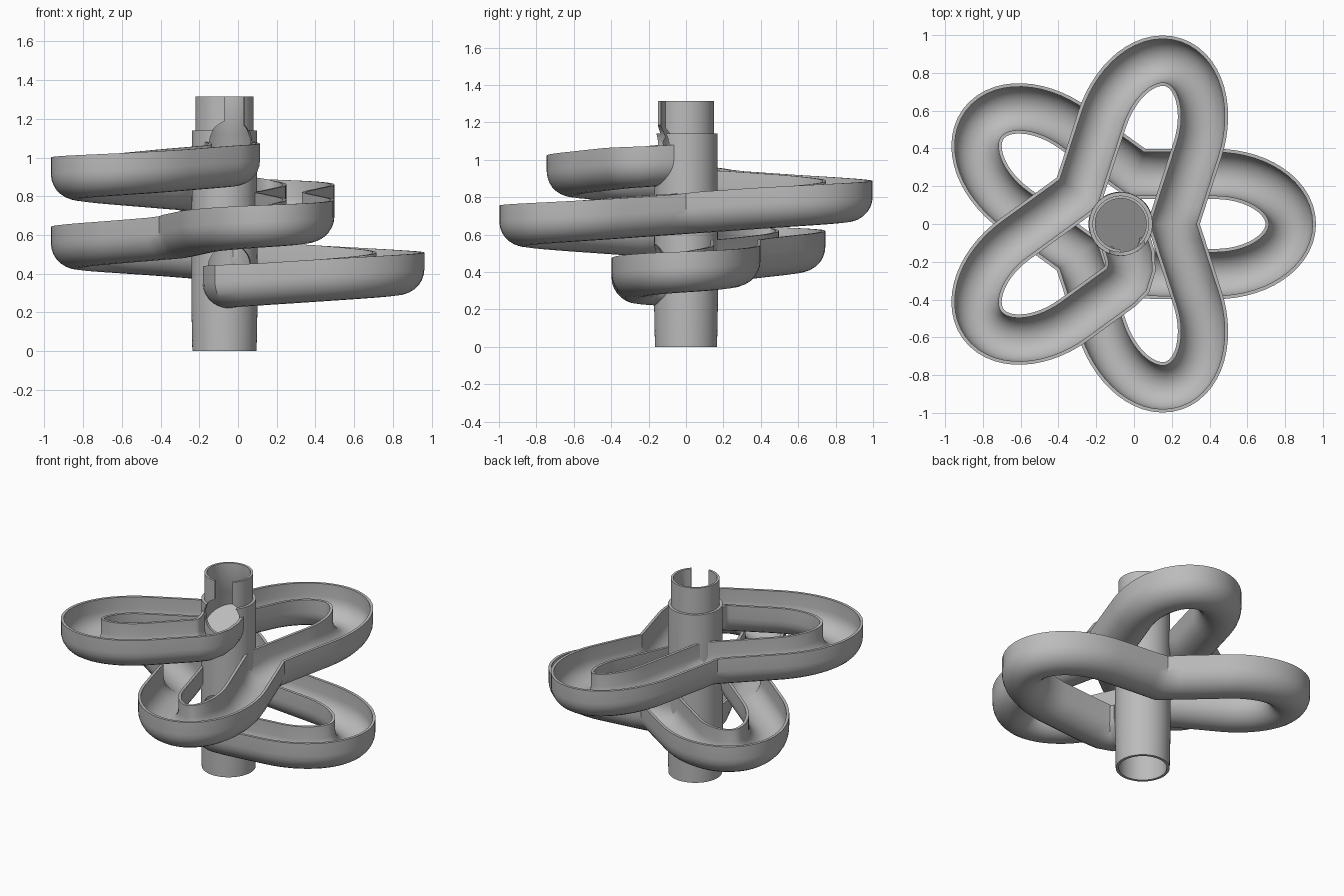
import bpy, bmesh, math
from mathutils import Vector, Matrix

cube = bpy.data.objects.get("Cube")
if cube:
    bpy.data.objects.remove(cube, do_unlink=True)

CX = -0.07                       # axis of the central tube
HALF, WALL, STRAIGHT = 0.133, 0.018, 0.085   # channel cross-section
LINE, BEND, REACH = 0.265, 0.5, 0.4          # loop shape
Z_START, Z_END = 1.08, 0.435     # rim height at both ends

grey = bpy.data.materials.new("plain grey")
grey.use_nodes = True
grey.diffuse_color = (0.5, 0.5, 0.5, 1)
grey.node_tree.nodes["Principled BSDF"].inputs["Base Color"].default_value = (0.5, 0.5, 0.5, 1)


def finish(name, bm):
    bmesh.ops.recalc_face_normals(bm, faces=bm.faces[:])
    mesh = bpy.data.meshes.new(name)
    bm.to_mesh(mesh)
    bm.free()
    obj = bpy.data.objects.new(name, mesh)
    mesh.materials.append(grey)
    bpy.context.collection.objects.link(obj)
    return obj


def activate(obj):
    bpy.ops.object.select_all(action='DESELECT')
    obj.select_set(True)
    bpy.context.view_layer.objects.active = obj


def smooth(obj):
    activate(obj)
    bpy.ops.object.shade_smooth_by_angle(angle=math.radians(35))


def bridge(bm, rings, closed):
    """Join consecutive rings of vertices with quads."""
    n = len(rings[0])
    pairs = list(zip(rings, rings[1:])) + ([(rings[-1], rings[0])] if closed else [])
    for a, b in pairs:
        for i in range(n):
            j = (i + 1) % n
            bm.faces.new((a[i], a[j], b[j], b[i]))


def cut(target, bm):
    cutter = finish("cutter", bm)
    cutter.hide_render = True
    mod = target.modifiers.new("cut", 'BOOLEAN')
    mod.operation = 'DIFFERENCE'
    mod.solver = 'EXACT'
    mod.object = cutter
    activate(target)
    bpy.ops.object.modifier_apply(modifier=mod.name)
    bpy.data.objects.remove(cutter, do_unlink=True)


# Path: five long loops, each turned 144 degrees clockwise from the last
def loop_points():
    pts = [(d, LINE) for d in (0.087, 0.2, 0.35)]
    for i in range(29):
        t = math.pi / 2 - math.pi * i / 28
        pts.append((BEND + REACH * math.cos(t), LINE * math.sin(t)))
    return [Vector(p) for p in pts + [(0.35, -LINE), (0.2, -LINE)]]


path = []
for k in range(5):
    turn = Matrix.Rotation(math.radians(216 - 144 * k), 2)
    path += [turn @ p for p in loop_points()]
entry = [(0.026, -0.097), (0.048, -0.17), (0.05, -0.235), (0.032, -0.293)]
leave = [(0.11, -0.26), (0.052, -0.235), (0.024, -0.17), (0.02, -0.1)]
path = [Vector(p) for p in entry] + path[1:] + [Vector(p) for p in leave]

# Channel section: a U with straight upper walls
STEPS = 14
section = []
for radius, order in ((HALF, 1), (HALF - WALL, -1)):
    arc = [(radius * math.cos(math.pi * i / STEPS), -STRAIGHT - radius * math.sin(math.pi * i / STEPS))
           for i in range(STEPS + 1)]
    section += ([(radius, 0)] + arc + [(-radius, 0)])[::order]

# Spiral channel, dropping evenly along its length
dist = [0]
for a, b in zip(path, path[1:]):
    dist.append(dist[-1] + (b - a).length)
bm = bmesh.new()
rings = []
for i, p in enumerate(path):
    before = (p - path[i - 1]).normalized() if i else None
    after = (path[i + 1] - p).normalized() if i < len(path) - 1 else before
    before = before or after
    tangent = (before + after).normalized()
    side = Vector((-tangent.y, tangent.x)) / tangent.dot(after)
    rim = Z_START + (Z_END - Z_START) * dist[i] / dist[-1]
    rings.append([bm.verts.new((CX + p.x + side.x * u, p.y + side.y * u, rim + v))
                  for u, v in section])
bridge(bm, rings, False)
bm.faces.new(rings[0])
bm.faces.new(rings[-1])
smooth(finish("spiral_channel", bm))

# Central tube with a narrower collar on top
profile = [(0.166, 0), (0.171, 0.25), (0.168, 1.14), (0.15, 1.14), (0.15, 1.315),
           (0.135, 1.315), (0.135, 1.12), (0.148, 1.1), (0.148, 0)]
SIDES = 64
bm = bmesh.new()
rings = []
for i in range(SIDES):
    a = math.tau * i / SIDES
    rings.append([bm.verts.new((CX + r * math.cos(a), r * math.sin(a), z)) for r, z in profile])
bridge(bm, rings, True)
tube = finish("central_tube", bm)

# Round openings where the channel leaves and re-enters the tube
for angle, z in ((285, Z_START), (282, Z_END)):
    bm = bmesh.new()
    a = math.radians(angle)
    place = (Matrix.Translation((CX + 0.15 * math.cos(a), 0.15 * math.sin(a), z))
             @ Matrix.Rotation(a, 4, 'Z') @ Matrix.Rotation(math.pi / 2, 4, 'Y'))
    bmesh.ops.create_cone(bm, cap_ends=True, segments=40, radius1=0.113, radius2=0.113,
                          depth=0.22, matrix=place)
    cut(tube, bm)

# Slot in the collar
bm = bmesh.new()
a = math.radians(292)
bmesh.ops.create_cube(bm, size=1, matrix=Matrix.Translation((CX + 0.15 * math.cos(a), 0.15 * math.sin(a), 1.28))
                      @ Matrix.Rotation(a, 4, 'Z') @ Matrix.Diagonal((0.14, 0.11, 0.24, 1)))
cut(tube, bm)
smooth(tube)

# Sloping floor inside the tube that feeds the channel
bm = bmesh.new()
bmesh.ops.create_cone(bm, cap_ends=True, segments=SIDES, radius1=0.155, radius2=0.155, depth=0.02,
                      matrix=Matrix.Translation((CX, 0, 0.95)))
a = math.radians(285)
for v in bm.verts:
    v.co.z -= 0.5 * ((v.co.x - CX) * math.cos(a) + v.co.y * math.sin(a))
smooth(finish("inner_floor", bm))
